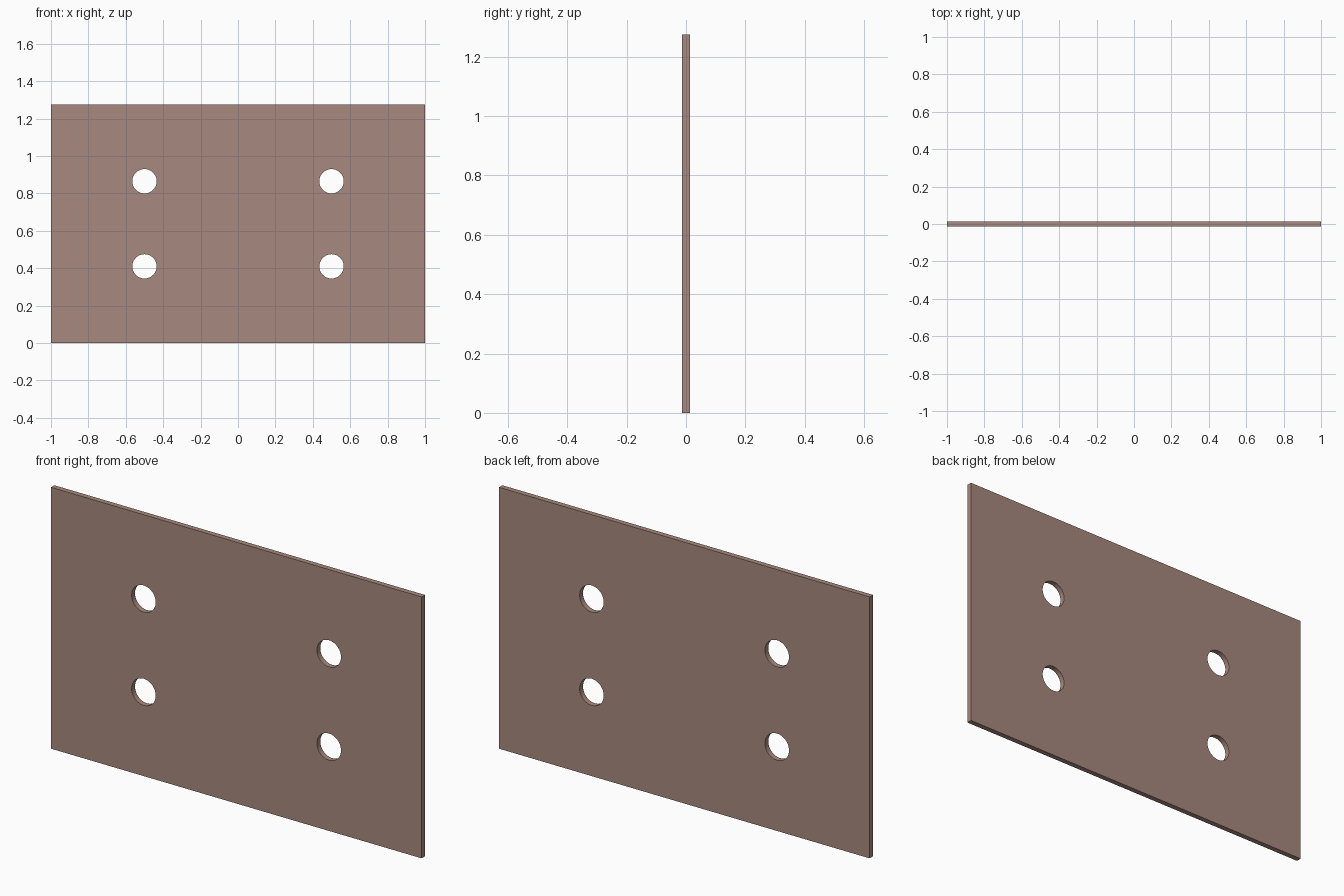
import bpy, bmesh
from math import pi
from mathutils import Matrix

if "Cube" in bpy.data.objects:
    bpy.data.objects.remove(bpy.data.objects["Cube"])

W, T, H = 2.0, 0.026, 1.275      # plate width, thickness, height
HOLE_R, HOLE_X, HOLE_DZ = 0.065, 0.5, 0.2275


def make_object(name, bm):
    mesh = bpy.data.meshes.new(name)
    bm.to_mesh(mesh)
    bm.free()
    obj = bpy.data.objects.new(name, mesh)
    bpy.context.collection.objects.link(obj)
    return obj


# Flat rectangular plate standing upright
bm = bmesh.new()
bmesh.ops.create_cube(bm, size=1, matrix=Matrix.Translation((0, 0, H / 2)) @ Matrix.Diagonal((W, T, H, 1)))
plate = make_object("mounting_plate", bm)

# Four round through-holes, mirrored about the plate centre
bm = bmesh.new()
for sx in (-1, 1):
    for sz in (-1, 1):
        place = Matrix.Translation((sx * HOLE_X, 0, H / 2 + sz * HOLE_DZ)) @ Matrix.Rotation(pi / 2, 4, 'X')
        bmesh.ops.create_cone(bm, cap_ends=True, segments=48, radius1=HOLE_R,
                              radius2=HOLE_R, depth=T * 4, matrix=place)
cutter = make_object("hole_cutter", bm)
cutter.hide_render = True

cut = plate.modifiers.new("holes", 'BOOLEAN')
cut.operation = 'DIFFERENCE'
cut.solver = 'EXACT'
cut.object = cutter
bpy.context.view_layer.objects.active = plate
plate.select_set(True)
bpy.ops.object.modifier_apply(modifier=cut.name)
bpy.data.objects.remove(cutter)

# Smooth bores, crisp plate edges
bpy.ops.object.shade_smooth_by_angle(angle=pi / 6)

# Dull brown finish
mat = bpy.data.materials.new("brown")
mat.diffuse_color = (0.39, 0.25, 0.21, 1)
mat.use_nodes = True
mat.node_tree.nodes["Principled BSDF"].inputs["Base Color"].default_value = mat.diffuse_color
plate.data.materials.clear()
plate.data.materials.append(mat)
